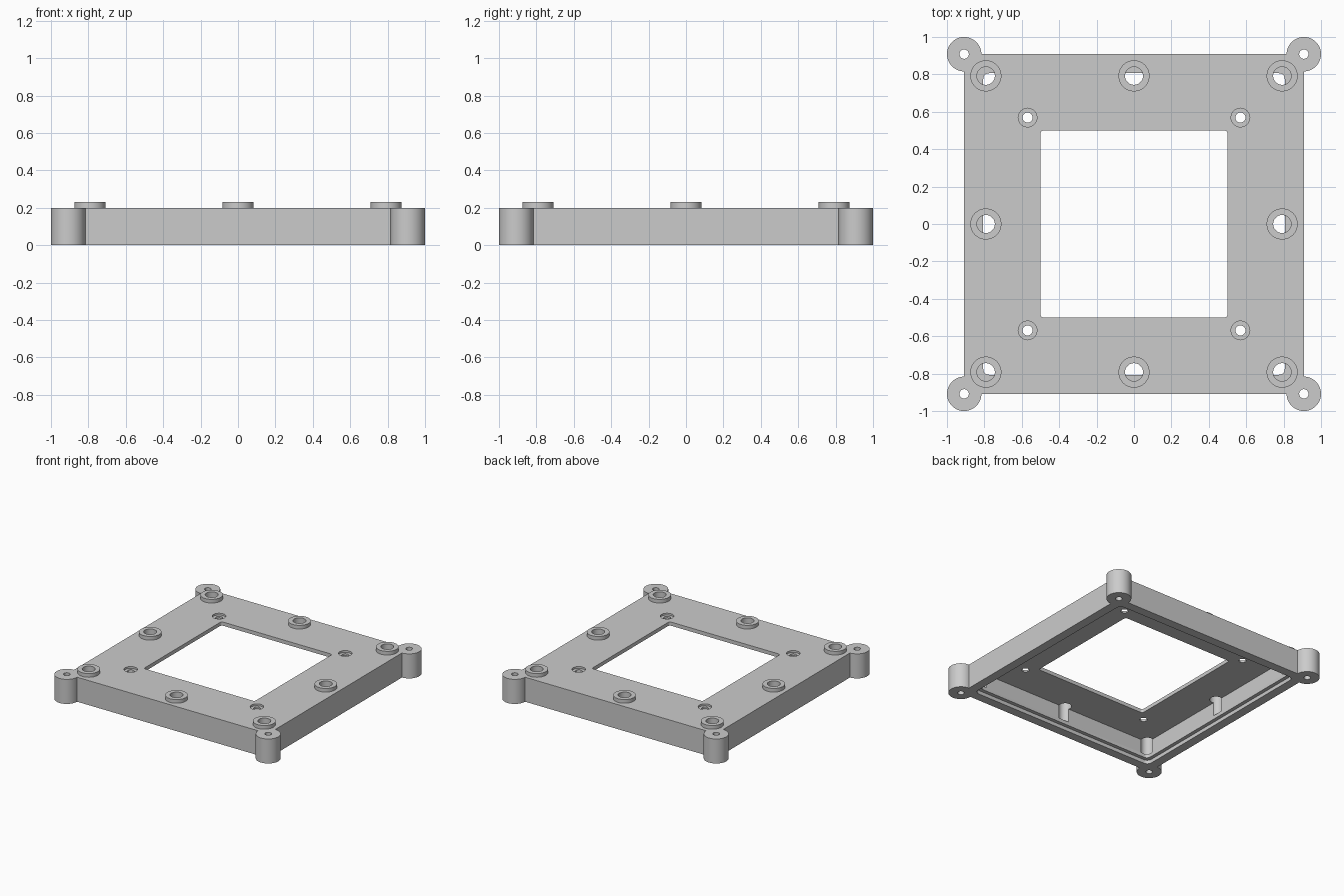
import bpy
import bmesh
import math

default = bpy.data.objects.get("Cube")
if default:
    bpy.data.objects.remove(default, do_unlink=True)

# One plain grey for the whole casting
grey = bpy.data.materials.new("plain grey")
grey.use_nodes = True
colour = (0.6, 0.6, 0.6, 1)
grey.diffuse_color = colour
grey.node_tree.nodes["Principled BSDF"].inputs["Base Color"].default_value = colour


def prism(name, outline, z0, z1):
    """Extrude a closed outline from z0 to z1."""
    bm = bmesh.new()
    face = bm.faces.new([bm.verts.new((x, y, z0)) for x, y in outline])
    top = bmesh.ops.extrude_face_region(bm, geom=[face])["geom"]
    bmesh.ops.translate(bm, vec=(0, 0, z1 - z0),
                        verts=[v for v in top if isinstance(v, bmesh.types.BMVert)])
    bmesh.ops.recalc_face_normals(bm, faces=bm.faces)
    mesh = bpy.data.meshes.new(name)
    bm.to_mesh(mesh)
    bm.free()
    mesh.materials.append(grey)
    obj = bpy.data.objects.new(name, mesh)
    bpy.context.collection.objects.link(obj)
    return obj


def square(half, r=0.0, steps=8):
    """Square outline with optionally rounded corners."""
    if r == 0:
        return [(half, half), (-half, half), (-half, -half), (half, -half)]
    points = []
    for k, (sx, sy) in enumerate([(1, 1), (-1, 1), (-1, -1), (1, -1)]):
        for i in range(steps + 1):
            a = (k + i / steps) * math.pi / 2
            points.append((sx * (half - r) + r * math.cos(a),
                           sy * (half - r) + r * math.sin(a)))
    return points


def circle(centre, r, n=40):
    return [(centre[0] + r * math.cos(math.tau * i / n),
             centre[1] + r * math.sin(math.tau * i / n)) for i in range(n)]


def combine(target, tool, operation):
    """Apply a boolean and discard the tool."""
    tool.hide_render = True
    mod = target.modifiers.new(operation, "BOOLEAN")
    mod.operation = operation
    mod.solver = "EXACT"
    mod.object = tool
    bpy.context.view_layer.objects.active = target
    bpy.ops.object.modifier_apply(modifier=mod.name)
    bpy.data.objects.remove(tool, do_unlink=True)


def corners(d):
    return [(x, y) for x in (-d, d) for y in (-d, d)]


HEIGHT, UNDERSIDE, RING_TOP = 0.2, 0.17, 0.23
EDGE, PORT, SCREW = 0.908, 0.792, 0.569
ports = [(x, y) for x in (-PORT, 0, PORT) for y in (-PORT, 0, PORT) if x or y]

# Square body with round corner posts
frame = prism("mounting_frame", square(EDGE), 0, HEIGHT)
for c in corners(EDGE):
    combine(frame, prism("corner_post", circle(c, 0.092, 48), 0, HEIGHT), "UNION")

# Raised collars around the ports
for c in ports:
    combine(frame, prism("port_collar", circle(c, 0.083, 48), 0.185, RING_TOP), "UNION")

# Hollow underside with a stepped rim, and the square window
combine(frame, prism("cavity", square(0.806, 0.03), -0.1, UNDERSIDE), "DIFFERENCE")
combine(frame, prism("rim_step", square(0.835, 0.04), -0.1, 0.03), "DIFFERENCE")
combine(frame, prism("window", square(0.5, 0.018), 0.1, 0.3), "DIFFERENCE")

# Blind ports that bite into the inner wall
for c in ports:
    combine(frame, prism("port_hole", circle(c, 0.048), 0.06, 0.3), "DIFFERENCE")

# Through holes in the posts
for c in corners(EDGE):
    combine(frame, prism("post_hole", circle(c, 0.025, 24), -0.1, 0.3), "DIFFERENCE")

# Counterbored screw holes around the window
for c in corners(SCREW):
    combine(frame, prism("screw_hole", circle(c, 0.027, 24), 0.1, 0.3), "DIFFERENCE")
    combine(frame, prism("screw_seat", circle(c, 0.05, 32), 0.185, 0.3), "DIFFERENCE")

# Smooth round walls, crisp edges
bpy.ops.object.select_all(action="DESELECT")
frame.select_set(True)
bpy.context.view_layer.objects.active = frame
bpy.ops.object.shade_smooth_by_angle(angle=math.radians(30))
